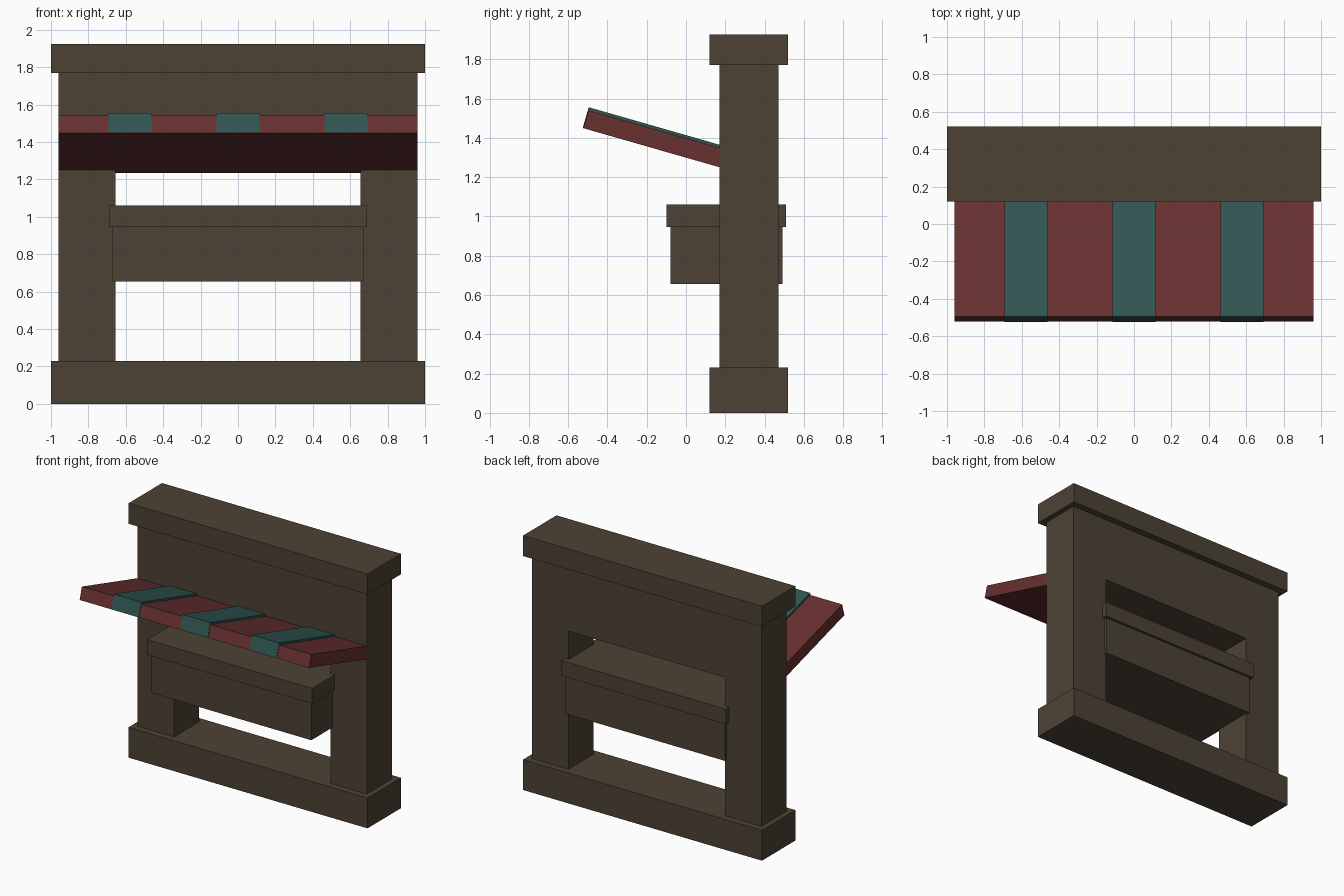
import bpy, math
from mathutils import Vector, Matrix

if "Cube" in bpy.data.objects:
    bpy.data.objects.remove(bpy.data.objects["Cube"])


def material(name, rgb):
    m = bpy.data.materials.new(name)
    m.diffuse_color = (*rgb, 1)
    m.use_nodes = True
    m.node_tree.nodes["Principled BSDF"].inputs["Base Color"].default_value = m.diffuse_color
    return m


brown = material("dark brown", (0.073, 0.055, 0.035))
red = material("dull red", (0.140, 0.030, 0.030))
teal = material("dull teal", (0.030, 0.092, 0.084))


def box(name, x, y, z, mat):
    """Box from (min, max) ranges on each axis."""
    bpy.ops.mesh.primitive_cube_add(size=1)
    o = bpy.context.object
    o.name = name
    size = [b - a for a, b in (x, y, z)]
    mid = [(a + b) / 2 for a, b in (x, y, z)]
    o.data.transform(Matrix.Translation(mid) @ Matrix.Diagonal((*size, 1)))
    o.data.materials.append(mat)
    return o


# Base and top cap
box("base", (-1, 1), (0.12, 0.52), (0, 0.23), brown)
box("top_cap", (-1, 1), (0.12, 0.52), (1.77, 1.925), brown)

# Wall frame: one profile with a rectangular opening, extruded in depth
outline = [(-0.96, 0.23), (-0.655, 0.23), (-0.655, 1.275), (0.655, 1.275),
           (0.655, 0.23), (0.96, 0.23), (0.96, 1.77), (-0.96, 1.77)]
n = len(outline)
verts = [(x, y, z) for y in (0.17, 0.47) for x, z in outline]
faces = [tuple(range(n)), tuple(range(2 * n - 1, n - 1, -1))]
faces += [(i, i + n, (i + 1) % n + n, (i + 1) % n) for i in range(n)]
mesh = bpy.data.meshes.new("wall_frame")
mesh.from_pydata(verts, [], faces)
mesh.materials.append(brown)
bpy.context.collection.objects.link(bpy.data.objects.new("wall_frame", mesh))

# Counter set through the opening
box("counter_body", (-0.67, 0.67), (-0.08, 0.49), (0.655, 0.945), brown)
box("counter_top", (-0.69, 0.69), (-0.10, 0.51), (0.945, 1.06), brown)

# Tilted awning, built flat from its front lower edge and rotated
tilt = (Matrix.Translation(Vector((0, -0.522, 1.449)))
        @ Matrix.Rotation(math.radians(-16), 4, 'X'))
awning = [box("awning", (-0.96, 0.96), (0, 0.775), (0, 0.095), red)]
for i, cx in enumerate((-0.577, 0, 0.577)):
    awning.append(box(f"awning_stripe_{i + 1}", (cx - 0.115, cx + 0.115),
                      (-0.004, 0.77), (0.002, 0.11), teal))
for o in awning:
    o.data.transform(tilt)
